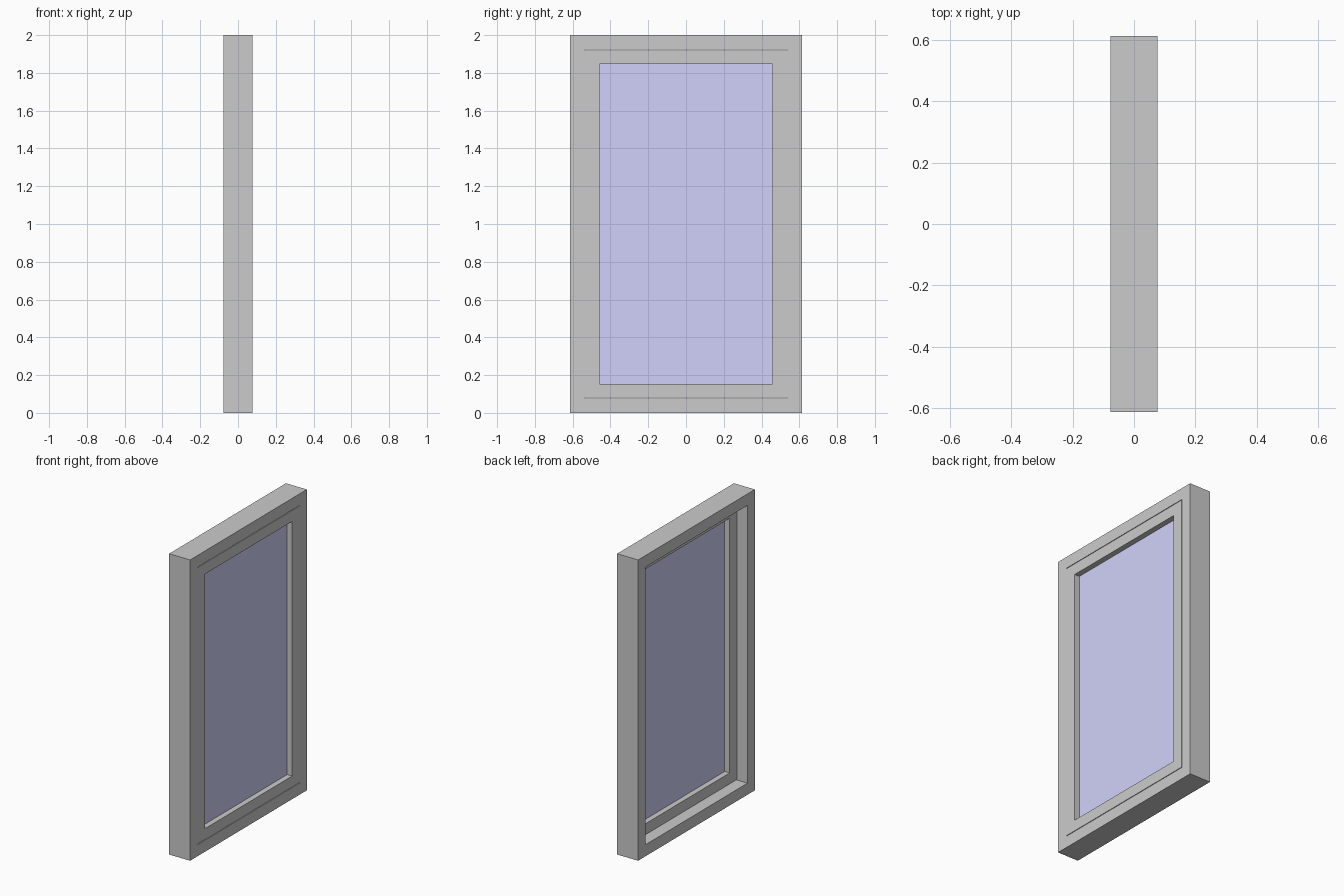
import bpy, bmesh

if "Cube" in bpy.data.objects:
    bpy.data.objects.remove(bpy.data.objects["Cube"])

W, H, D = 0.613, 2.0, 0.077   # half width, height, half depth
T = 0.077                     # frame and sash member width


def finish(name, bm):
    bmesh.ops.recalc_face_normals(bm, faces=bm.faces)
    mesh = bpy.data.meshes.new(name)
    bm.to_mesh(mesh)
    bm.free()
    obj = bpy.data.objects.new(name, mesh)
    bpy.context.collection.objects.link(obj)
    return obj


def rectangle(bm, x, half_w, z0, z1):
    return [bm.verts.new((x, y, z)) for y, z in
            ((-half_w, z0), (half_w, z0), (half_w, z1), (-half_w, z1))]


def ring(name, x0, x1, outer, inner):
    """Rectangular ring; outer and inner are (half width, bottom, top)."""
    bm = bmesh.new()
    loops = [rectangle(bm, x, *r) for x, r in
             ((x0, outer), (x1, outer), (x1, inner), (x0, inner))]
    for a, b in zip(loops, loops[1:] + loops[:1]):
        for i in range(4):
            j = (i + 1) % 4
            bm.faces.new((a[i], a[j], b[j], b[i]))
    return finish(name, bm)


def pane(name, x0, x1, rect):
    bm = bmesh.new()
    a, b = rectangle(bm, x0, *rect), rectangle(bm, x1, *rect)
    bm.faces.new(a)
    bm.faces.new(b)
    for i in range(4):
        j = (i + 1) % 4
        bm.faces.new((a[i], a[j], b[j], b[i]))
    return finish(name, bm)


# Fixed outer frame, full depth
ring("outer_frame", -D, D, (W, 0, H), (W - T, T, H - T))

# Opening sash, half depth, flush with the +x side, with a thin gap
gy, gz = 0.002, 0.004
opening = (W - 2 * T, 2 * T, H - 2 * T)
ring("sash", 0, D, (W - T - gy, T + gz, H - T - gz), opening)

# Thin glass in the middle of the sash
glass = pane("glass", D / 2 - 0.002, D / 2 + 0.002, opening)
mat = bpy.data.materials.new("glass_blue")
mat.diffuse_color = (0.64, 0.64, 0.96, 1)
mat.use_nodes = True
mat.node_tree.nodes["Principled BSDF"].inputs["Base Color"].default_value = mat.diffuse_color
glass.data.materials.append(mat)
